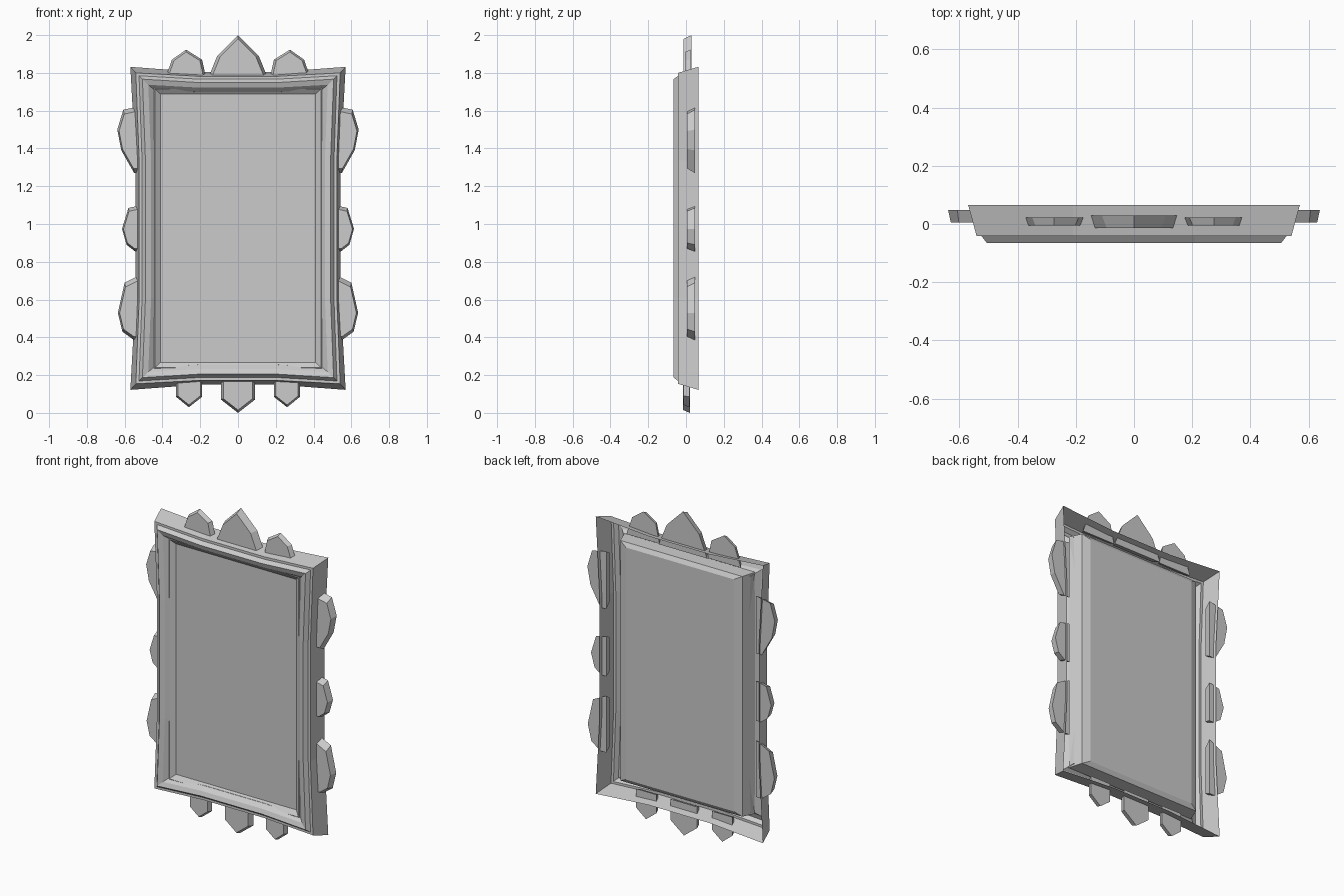
import bpy, bmesh

if "Cube" in bpy.data.objects:
    bpy.data.objects.remove(bpy.data.objects["Cube"])

CZ = 0.977  # height of the frame centre


def make_object(name, verts, faces):
    me = bpy.data.meshes.new(name)
    bm = bmesh.new()
    vs = [bm.verts.new(v) for v in verts]
    for f in faces:
        bm.faces.new([vs[i] for i in f])
    bmesh.ops.recalc_face_normals(bm, faces=bm.faces)
    bm.to_mesh(me)
    bm.free()
    ob = bpy.data.objects.new(name, me)
    bpy.context.collection.objects.link(ob)
    return ob


def loft(name, rings, cap_first=False, cap_last=False):
    n = len(rings[0])
    verts = [v for r in rings for v in r]
    faces = []
    for k in range(len(rings) - 1):
        for i in range(n):
            j = (i + 1) % n
            faces.append((k * n + i, k * n + j, (k + 1) * n + j, (k + 1) * n + i))
    if cap_first:
        faces.append(tuple(range(n)))
    if cap_last:
        faces.append(tuple(range((len(rings) - 1) * n, len(rings) * n)))
    return make_object(name, verts, faces)


def flared_ring(xm, xc, zm, zc, y):
    """Rectangle with straight middles and corners flaring outwards."""
    pts = [(-xc, -zc), (-.21, -zm), (.21, -zm), (xc, -zc), (xm, -.37), (xm, .36),
           (xc, zc), (.21, zm), (-.21, zm), (-xc, zc), (-xm, .36), (-xm, -.37)]
    return [(x, y, CZ + z) for x, z in pts]


def rect_ring(hx, hz, y):
    return [(x * hx, y, CZ + z * hz) for x, z in ((-1, -1), (1, -1), (1, 1), (-1, 1))]


def gem(name, outline, y_front, y_back, mirror=False, scale=0.86):
    """Flat cut stone: full outline at the back, smaller at the front."""
    for s in ((1, -1) if mirror else (1,)):
        cx = sum(p[0] for p in outline) / len(outline)
        cz = sum(p[1] for p in outline) / len(outline)
        back = [(s * x, y_back, z) for x, z in outline]
        front = [(s * (cx + (x - cx) * scale), y_front, cz + (z - cz) * scale)
                 for x, z in outline]
        side = ("_right" if s > 0 else "_left") if mirror else ""
        loft(name + side, [back, front], True, True)


# Moulded frame shell, open at the back
loft("frame", [flared_ring(*r) for r in (
    (.543, .570, .828, .855, .065),
    (.523, .541, .805, .823, -.042),
    (.508, .524, .790, .808, -.042),
    (.490, .506, .772, .790, -.065),
    (.460, .475, .745, .760, -.055),
    (.430, .445, .722, .735, -.030),
    (.428, .440, .720, .730, .000))])

# Tray holding the panel: shallow recess in front, bevelled back
loft("panel", [rect_ring(*r) for r in (
    (.410, .710, -.018), (.440, .738, -.040), (.446, .744, -.036),
    (.416, .740, .045), (.368, .715, .060))], True, True)

# Crest stones along the top
gem("crest_centre", [(-.165, 1.755), (-.11, 1.89), (0, 2.0), (.11, 1.89), (.165, 1.755)],
    -.013, .03)
gem("crest_side", [(.165, 1.755), (.19, 1.87), (.275, 1.923), (.35, 1.87), (.39, 1.755)],
    -.005, .023, True)

# Stones along both sides
gem("side_upper", [(.51, 1.625), (.607, 1.605), (.639, 1.50), (.618, 1.39), (.55, 1.27), (.51, 1.27)],
    .005, .048, True)
gem("side_middle", [(.51, 1.10), (.58, 1.085), (.614, .975), (.59, .89), (.545, .855), (.51, .855)],
    .005, .048, True)
gem("side_lower", [(.51, .735), (.60, .69), (.636, .53), (.612, .43), (.55, .385), (.51, .385)],
    .005, .048, True)

# Pendants along the bottom
gem("pendant_centre", [(-.09, .20), (-.09, .07), (0, 0), (.09, .07), (.09, .20)], -.015, .02)
gem("pendant_side", [(.19, .20), (.19, .085), (.26, .03), (.328, .085), (.328, .20)],
    -.012, .018, True)
